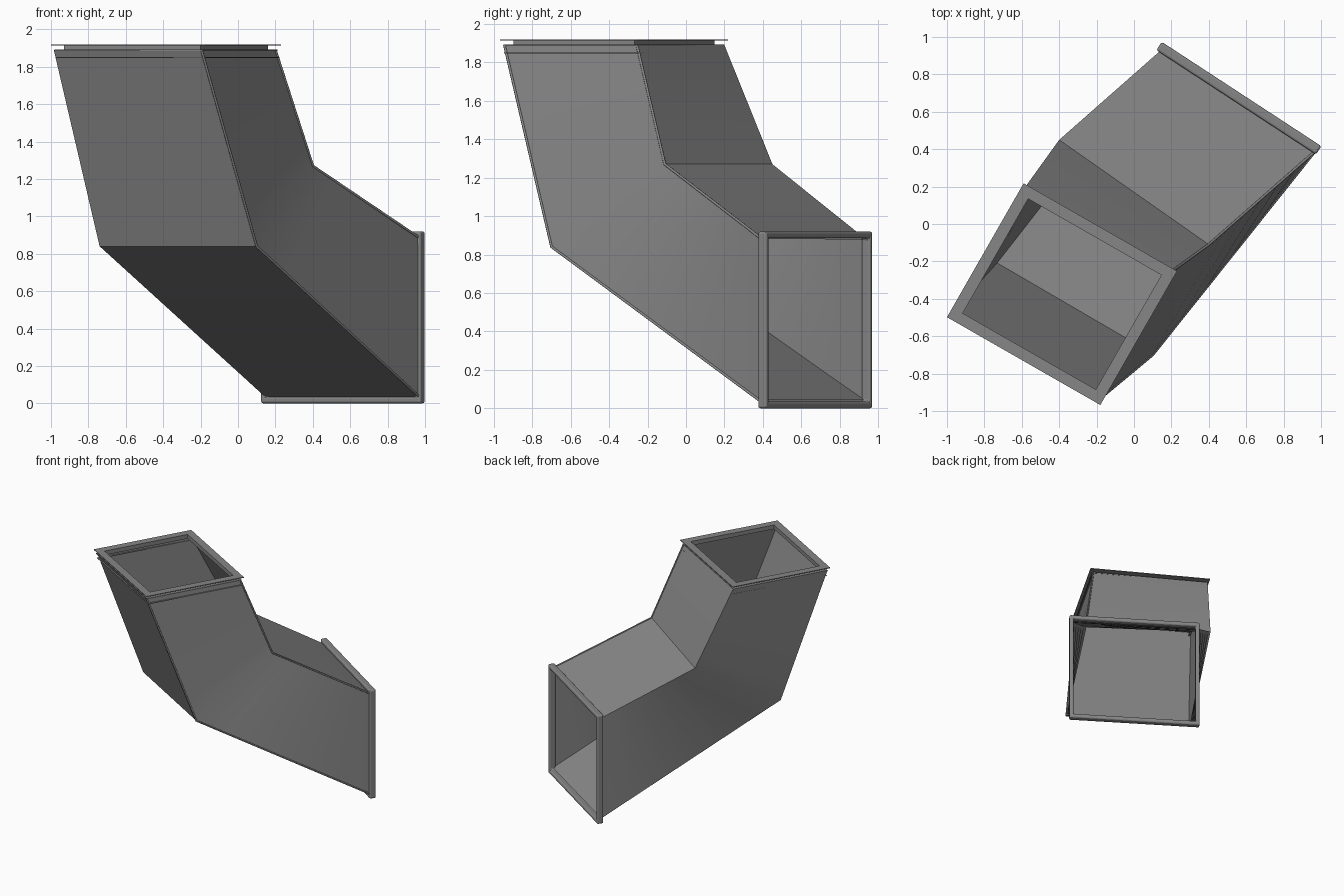
import bpy, bmesh
from mathutils import Vector as V

if "Cube" in bpy.data.objects:
    bpy.data.objects.remove(bpy.data.objects["Cube"])

grey = bpy.data.materials.new("dark_sheet_metal")
grey.diffuse_color = (.24, .24, .24, 1)
grey.use_nodes = True
grey.node_tree.nodes["Principled BSDF"].inputs["Base Color"].default_value = grey.diffuse_color


def obj_from(bm, name):
    bmesh.ops.recalc_face_normals(bm, faces=bm.faces)
    me = bpy.data.meshes.new(name)
    bm.to_mesh(me)
    bm.free()
    me.materials.append(grey)
    ob = bpy.data.objects.new(name, me)
    bpy.context.collection.objects.link(ob)
    return ob


def loft(name, loops, closed=False):
    """Skin successive four-point loops; closed joins last to first."""
    bm = bmesh.new()
    rings = [[bm.verts.new(p) for p in lp] for lp in loops]
    pairs = list(zip(rings, rings[1:]))
    if closed:
        pairs.append((rings[-1], rings[0]))
    for a, b in pairs:
        for i in range(4):
            j = (i + 1) % 4
            bm.faces.new((a[i], a[j], b[j], b[i]))
    return obj_from(bm, name)


def rect(c, u, v, w, h):
    """Rectangle loop centred on c, spanned by unit axes u and v."""
    return [c + u * (w / 2 * s) + v * (h / 2 * t)
            for s, t in ((-1, -1), (1, -1), (1, 1), (-1, 1))]


def frame(name, c, u, v, n, size, inner, thick):
    """Rectangular picture-frame ring extruded along n."""
    o, i = rect(c, u, v, *size), rect(c, u, v, *inner)
    up = lambda lp: [p + n * thick for p in lp]
    return loft(name, [o, up(o), up(i), i], True)


def smooth(ob, angle=0.4):
    bpy.ops.object.select_all(action='DESELECT')
    ob.select_set(True)
    bpy.context.view_layer.objects.active = ob
    bpy.ops.object.shade_smooth_by_angle(angle=angle)


def between(a, b, steps=6):
    """Loops blended from a up to, but not including, b."""
    return [[p.lerp(q, k / steps) for p, q in zip(a, b)] for k in range(steps)]


# Duct: top opening, elbow, side opening
top = [V((-.985, -.48, 1.89)), V((-.195, -.945, 1.89)),
       V((.20, -.255, 1.89)), V((-.58, .20, 1.89))]
elbow = [V((-.74, -.21, .84)), V((.10, -.70, .84)),
         V((.40, -.11, 1.27)), V((-.40, .45, 1.27))]
side = [V((.145, .93, .035)), V((.97, .39, .035)),
        V((.97, .39, .885)), V((.145, .93, .885))]
duct = loft("duct", between(top, elbow) + between(elbow, side) + [side])
smooth(duct)
sol = duct.modifiers.new("sheet", 'SOLIDIFY')
sol.thickness = 0.01
sol.offset = -1
sol.use_rim = False

# Folded seams along the right-hand duct corners
for k in (1, 2):
    cu = bpy.data.curves.new("corner_seam", 'CURVE')
    cu.dimensions = '3D'
    cu.bevel_depth = 0.007
    cu.bevel_resolution = 2
    sp = cu.splines.new('POLY')
    sp.points.add(2)
    for p, q in zip(sp.points, (top[k], elbow[k], side[k])):
        p.co = (*q, 1)
    cu.materials.append(grey)
    bpy.context.collection.objects.link(bpy.data.objects.new("corner_seam", cu))

# Top flange: channel made of two thin plates, a neck and a lower fin
u, v, n = V((.868, -.497, 0)), V((.497, .868, 0)), V((0, 0, 1))
c = V((-.385, -.375, 0))
for name, z, size, thick in (("top_flange_plate", 1.914, (.945, .825), .006),
                             ("top_flange_neck", 1.89, (.84, .725), .026),
                             ("top_flange_base", 1.885, (.915, .80), .008)):
    frame(name, c + n * z, u, v, n, size, (.82, .705), thick)
frame("top_flange_fin", c + V((.008, .006, 1.846)), u, v, n,
      (.922, .803), (.89, .78), .005)

# Side flange: rounded frame around the vertical opening
d = V((.837, -.547, 0))
m = V((.547, .837, 0))
mid = V((.575, .695, .46)) - m * .053
fl = frame("side_flange", mid, d, V((0, 0, 1)), m, (1.02, .92), (.955, .85), .053)
bv = fl.modifiers.new("round", 'BEVEL')
bv.width = 0.012
bv.segments = 3
